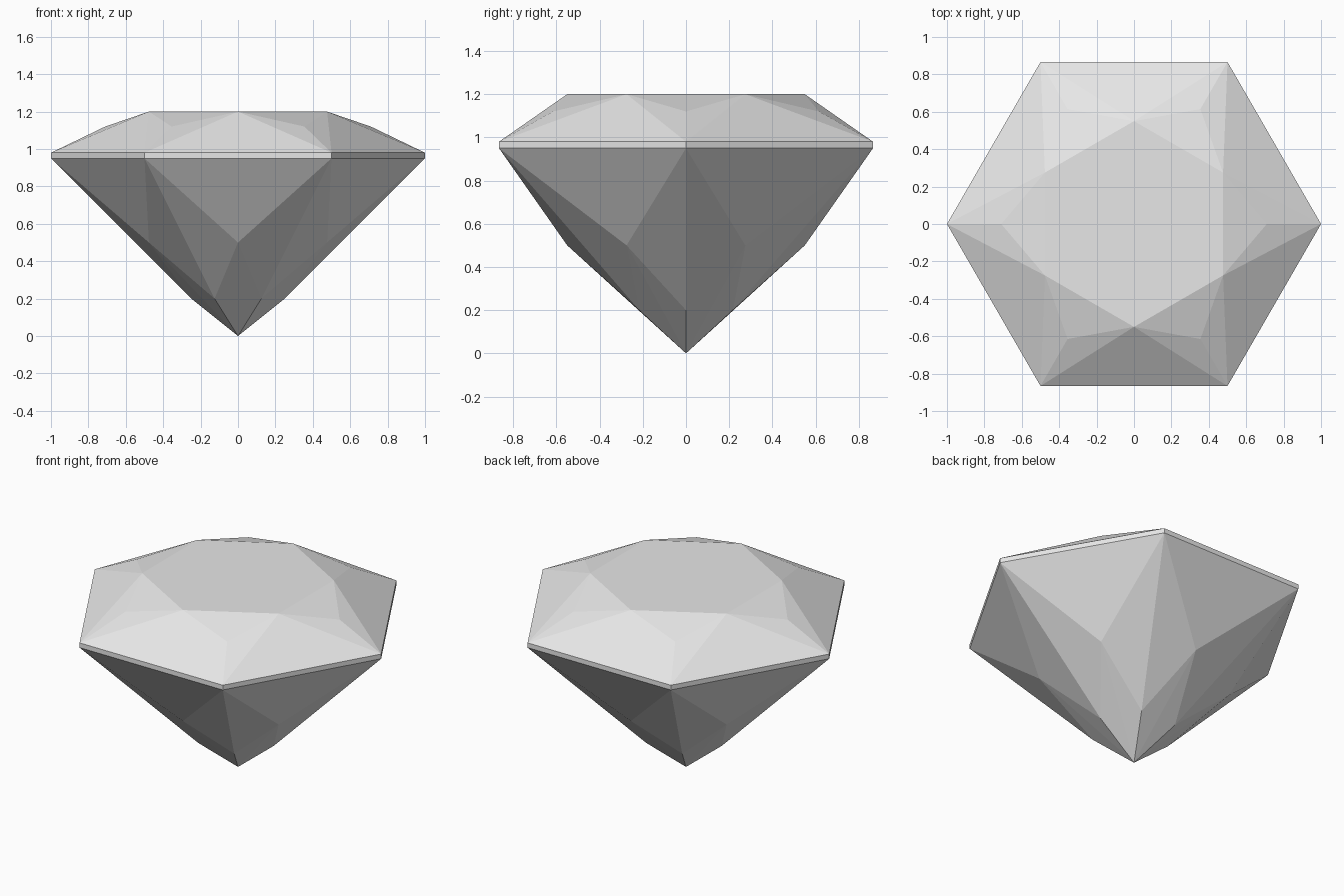
import bpy
import bmesh
from math import cos, sin, radians

SIDES = 6

cube = bpy.data.objects.get("Cube")
if cube:
    bpy.data.objects.remove(cube, do_unlink=True)

gem_grey = bpy.data.materials.new("gem grey")
gem_grey.use_nodes = True
colour = (0.8, 0.8, 0.8, 1)
gem_grey.diffuse_color = colour
gem_grey.node_tree.nodes["Principled BSDF"].inputs["Base Color"].default_value = colour

bm = bmesh.new()


def ring(radius, z, turn=0):
    """Regular ring of vertices; turn is the starting angle in degrees."""
    step = 360 / SIDES
    angles = [radians(turn + step * i) for i in range(SIDES)]
    return [bm.verts.new((radius * cos(a), radius * sin(a), z)) for a in angles]


# Rings from the table down to the tip
table = ring(0.55, 1.2, 30)
star = ring(0.71, 1.12)
girdle_top = ring(1, 0.98)
girdle_low = ring(1, 0.95)
pavilion = ring(0.55, 0.5, 30)
lower = ring(0.25, 0.2)
tip = bm.verts.new((0, 0, 0))

bm.faces.new(table)
for i in range(SIDES):
    j = (i + 1) % SIDES
    facets = [
        # Crown: star, two side facets and main facet
        (table[i - 1], star[i], table[i]),
        (star[i], girdle_top[i], table[i]),
        (star[i], table[i - 1], girdle_top[i]),
        (girdle_top[i], girdle_top[j], table[i]),
        # Girdle band
        (girdle_low[i], girdle_low[j], girdle_top[j], girdle_top[i]),
        # Pavilion: main facet, two side facets and the pair at the tip
        (girdle_low[j], girdle_low[i], pavilion[i]),
        (girdle_low[i], lower[i], pavilion[i]),
        (girdle_low[i], pavilion[i - 1], lower[i]),
        (lower[i], tip, pavilion[i]),
        (lower[j], pavilion[i], tip),
    ]
    for facet in facets:
        bm.faces.new(facet)
bmesh.ops.recalc_face_normals(bm, faces=bm.faces[:])

mesh = bpy.data.meshes.new("gemstone")
bm.to_mesh(mesh)
bm.free()
mesh.materials.append(gem_grey)
gemstone = bpy.data.objects.new("gemstone", mesh)
bpy.context.collection.objects.link(gemstone)
